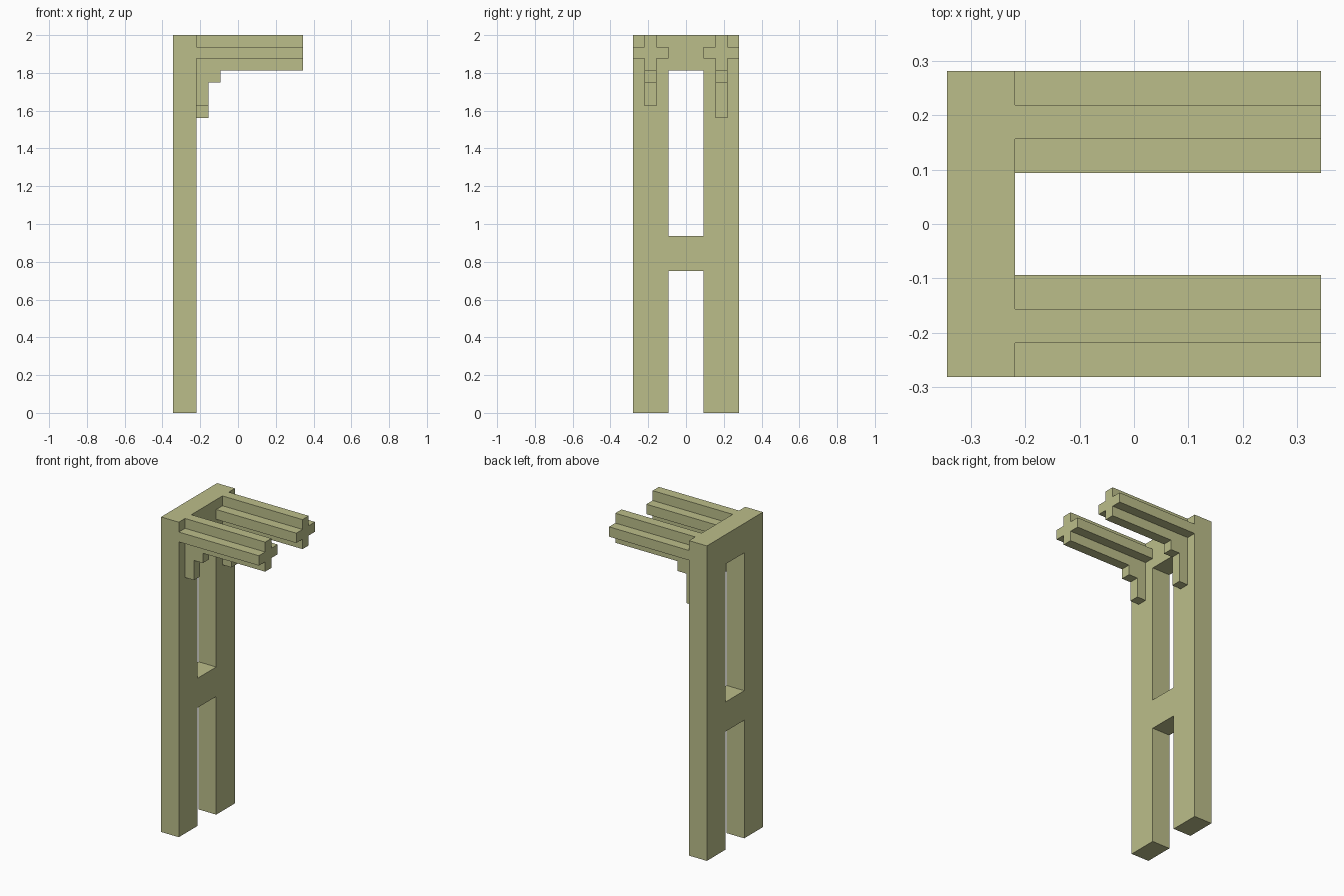
import bpy
import bmesh

cube = bpy.data.objects.get("Cube")
if cube:
    bpy.data.objects.remove(cube, do_unlink=True)

U = 1 / 16                      # grid step of the design
X0, X1, X2 = -5.5 * U, -3.5 * U, 5.5 * U   # back of post, face of post, rail tip
TOP = 32                        # height in grid steps

olive = bpy.data.materials.new("pale_olive")
olive.use_nodes = True
colour = (0.50, 0.515, 0.255, 1)
olive.diffuse_color = colour
olive.node_tree.nodes["Principled BSDF"].inputs["Base Color"].default_value = colour


def extrude(name, points, offset):
    """Solid made by sweeping a flat outline along an offset."""
    bm = bmesh.new()
    face = bm.faces.new([bm.verts.new(p) for p in points])
    swept = bmesh.ops.extrude_face_region(bm, geom=[face])["geom"]
    bmesh.ops.translate(bm, vec=offset, verts=[v for v in swept if isinstance(v, bmesh.types.BMVert)])
    bmesh.ops.recalc_face_normals(bm, faces=bm.faces)
    mesh = bpy.data.meshes.new(name)
    bm.to_mesh(mesh)
    bm.free()
    mesh.materials.append(olive)
    obj = bpy.data.objects.new(name, mesh)
    bpy.context.collection.objects.link(obj)
    return obj


def panel(name, half_width, low, high, x0, x1):
    """Upright block centred on y, with heights in grid steps."""
    w = half_width * U
    corners = [(-w, low), (w, low), (w, high), (-w, high)]
    return extrude(name, [(x0, y, z * U) for y, z in corners], (x1 - x0, 0, 0))


# Upright frame: two legs joined by a middle and a top crossbar
frame = panel("upright_frame", 4.5, 0, TOP, X0, X1)
for name, low, high in (("lower_gap", -1, 12), ("upper_gap", 15, 29)):
    cutter = panel(name, 1.5, low, high, X0 - U, X1 + U)
    cutter.hide_render = True
    cut = frame.modifiers.new(name, "BOOLEAN")
    cut.operation = "DIFFERENCE"
    cut.solver = "EXACT"
    cut.object = cutter
    bpy.context.view_layer.objects.active = frame
    bpy.ops.object.modifier_apply(modifier=name)
    bpy.data.objects.remove(cutter, do_unlink=True)

# Cross-section rails: a web with a stepped bracket, and a fin on each side
for side, y, foot in (("front", -3, 26), ("back", 3, 25)):
    outline = [(X1, foot), (X1 + U, foot), (X1 + U, 28), (X1 + 2 * U, 28),
               (X1 + 2 * U, 29), (X2, 29), (X2, TOP), (X1, TOP)]
    extrude(side + "_rail_web", [(x, (y - 0.5) * U, z * U) for x, z in outline], (0, U, 0))
    for label, start in (("near", y - 1.5), ("far", y + 0.5)):
        strip = [(X1, 30), (X2, 30), (X2, 31), (X1, 31)]
        extrude(f"{side}_rail_{label}_fin", [(x, start * U, z * U) for x, z in strip], (0, U, 0))
